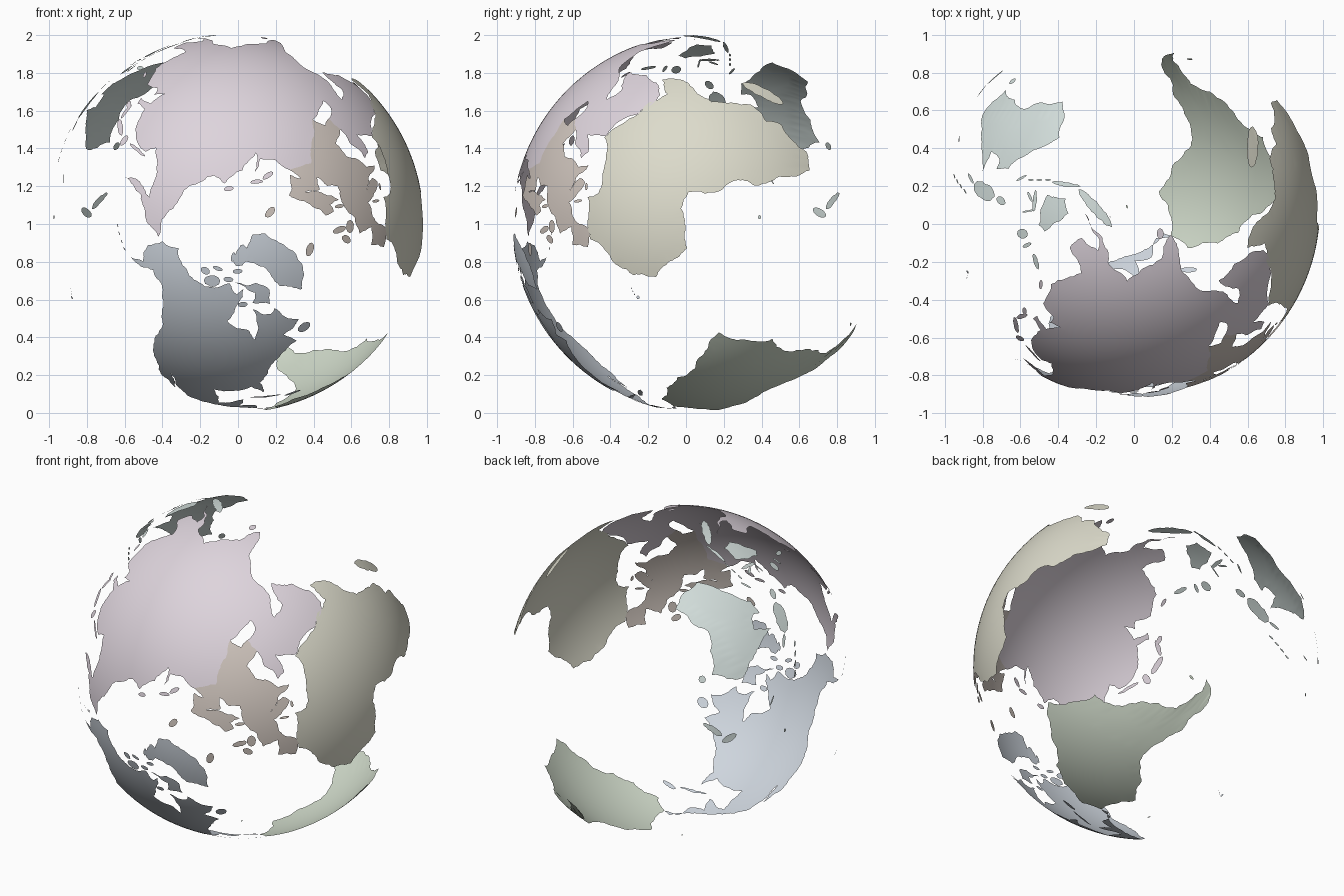
import bpy, math
from mathutils import Vector
from mathutils.geometry import delaunay_2d_cdt

R, CENTRE, STEP = 1.003, Vector((-0.02, 0.083, 1.003)), 2.5

def to_plane(lon, lat):
    r, a = 2 * math.sin(math.radians(90 - lat) / 2), math.radians(lon)
    return Vector((r * math.cos(a), r * math.sin(a)))

def to_globe(p):
    # the globe's north pole points to the front (-y)
    c, a = 2 * math.asin(min(1, p.length / 2)), math.atan2(p.y, p.x)
    return Vector((math.sin(c) * math.cos(a), -math.cos(c), math.sin(c) * math.sin(a)))

def inside(p, loop):
    hit, q = False, loop[-1]
    for s in loop:
        if (s.y > p.y) != (q.y > p.y) and p.x < (q.x - s.x) * (p.y - s.y) / (q.y - s.y) + s.x:
            hit = not hit
        q = s
    return hit

def coast(p, q):
    """Split a coast segment, nudging each midpoint a little for a natural shoreline."""
    k = max(0.1, math.cos(math.radians((p[1] + q[1]) / 2)))
    dx, dy = (q[0] - p[0]) * k, q[1] - p[1]
    if math.hypot(dx, dy) < 1.5:
        return [p]
    # the nudge depends only on the segment, so shared borders stay matched
    amp = (1 if p < q else -1) * .1 * math.sin((p[0] + q[0]) * 97 + (p[1] + q[1]) * 61)
    m = ((p[0] + q[0]) / 2 - dy * amp / k, (p[1] + q[1]) / 2 + dx * amp)
    return coast(p, m) + coast(m, q)

def patch(flat):
    """Curved surface patch inside a longitude/latitude outline."""
    pts = list(zip(flat[::2], flat[1::2]))
    loop = [to_plane(*c) for p, q in zip(pts, pts[1:] + pts[:1]) for c in coast(p, q)]
    lons, lats = flat[::2], flat[1::2]
    fill, lat = [], min(lats) + STEP / 2
    while lat < max(lats):
        lon = min(lons)
        while lon < max(lons):
            p = to_plane(lon, lat)
            if inside(p, loop):
                fill.append(p)
            lon += STEP / max(0.1, math.cos(math.radians(lat)))
        lat += STEP
    n = len(loop)
    out = delaunay_2d_cdt(loop + fill, [(i, (i + 1) % n) for i in range(n)], [], 0, 1e-6)
    verts, faces = [to_globe(p) for p in out[0]], []
    for f in out[2]:
        if inside(sum((out[0][i] for i in f), Vector((0, 0))) / len(f), loop):
            a, b, c = (verts[i] for i in f[:3])
            faces.append(list(f) if (b - a).cross(c - a).dot(a) > 0 else list(f)[::-1])
    return [CENTRE + v * R for v in verts], faces

def land(name, mat, *outlines):
    verts, faces = [], []
    for o in outlines:
        v, f = patch(o)
        faces += [[i + len(verts) for i in t] for t in f]
        verts += v
    me = bpy.data.meshes.new(name)
    me.from_pydata(verts, [], faces)
    me.shade_smooth()
    me.materials.append(mat)
    bpy.context.collection.objects.link(bpy.data.objects.new(name, me))

def islet(lon, lat, length, width, turn=0):
    """Oval island; sizes in degrees of arc, turn counter-clockwise from east."""
    flat, k, t = [], math.cos(math.radians(lat)), math.radians(turn)
    for i in range(10):
        a = i * math.tau / 10
        x, y = length / 2 * math.cos(a), width / 2 * math.sin(a)
        flat += [lon + (x * math.cos(t) - y * math.sin(t)) / k, lat + x * math.sin(t) + y * math.cos(t)]
    return flat

def colour(name, r, g, b):
    m = bpy.data.materials.new(name)
    m.diffuse_color = (r, g, b, 1)
    return m

PINK, SAND = colour("pink", .73, .66, .72), colour("sand", .72, .71, .60)
TAUPE, BLUE = colour("taupe", .64, .57, .52), colour("blue", .62, .67, .73)
GREEN, MINT = colour("green", .62, .69, .58), colour("mint", .65, .73, .71)

# Africa
land("africa", SAND, [-6, 36, 10, 37, 11, 33, 20, 31, 32, 31, 37, 21, 44, 10.5, 51, 12, 48, 4, 40, -3, 40.5, -15,
    35, -20, 35, -25, 27, -33.6, 20, -34.8, 18, -32, 12, -17, 13.5, -11, 9, -1, 9.5, 4, 4.5, 6.3, -7.5, 4.4,
    -17, 14, -17, 21, -10, 30])
land("madagascar", SAND, islet(46.8, -19, 14, 4.5, 70))

# Asia and Europe share one land border
border = [53, 46.5, 38, 59, 44, 66]
north_coast = [68, 68.5, 68, 73, 73, 67, 81, 73.5, 104, 77.5, 113, 74, 140, 72, 190, 66]
east_coast = [179, 62.5, 163, 59, 157, 51, 156, 57, 163, 62, 142, 59, 136, 55, 141, 53, 140, 48, 128, 40, 129, 35.5,
    126.5, 34.5, 125, 39.5, 118, 39, 122, 37, 119.5, 35, 122, 30, 117, 23.5, 106, 20, 109, 12, 105, 9, 100, 13, 99.5, 9.5, 104, 1.4]
south_coast = [98.5, 9, 97, 16.5, 91, 22.5, 80.2, 15.5, 77.5, 8, 72.5, 20, 67, 25, 57, 26, 49, 30, 51, 25, 59.7, 22.4,
    55, 17, 44, 12.7, 35, 28, 32.5, 30, 36, 36.8, 28, 36.8, 26.5, 39.5, 35, 42, 41.5, 41.5, 48, 42, 50, 37.5, 54, 37]
land("asia", PINK, border + north_coast + east_coast + south_coast)
land("europe", TAUPE, border + [34, 65, 41, 67, 27, 71, 12, 65, 5, 61, 7, 58, 11, 59, 13, 55.5, 18, 60, 24, 65.8, 21.5, 61,
    29, 60, 22, 58, 20, 54.5, 8.5, 54, -4.7, 48.4, -1.5, 43.5, -9, 43, -9, 37, -2, 36.8, 3, 43, 9, 44.4, 16, 38,
    18.3, 40, 13, 45, 22.5, 36.6, 23, 40.5, 28.5, 43.5, 31, 46.4, 38, 47, 41.5, 41.5, 48, 42, 47, 45])
land("european_islands", TAUPE, islet(-1.5, 52.3, 4, 3), islet(-3.5, 56.2, 5, 2, 110), islet(-8, 53.3, 3.5, 2.3, 70),
    islet(-19, 65, 4.3, 2.5), islet(17, 78.6, 4, 2.2, 120), islet(9.3, 55.8, 3.4, 1.2, 90), islet(9, 40.8, 3.4, .9, 90), islet(14.2, 37.5, 2.3, 1))
land("asian_islands", PINK, islet(134, 34.7, 5.5, 1.5, 15), islet(139.9, 38, 7, 1.9, 62), islet(143, 43.3, 3.6, 2.4),
    islet(142.8, 50, 8, 1, 88), islet(131.5, 32.8, 3, 1.6, 60), islet(80.8, 7.7, 3.3, 2.1, 95), islet(121, 23.7, 3.3, 1.2, 70),
    islet(55, 72, 4, 1.6, 70), islet(62, 75.5, 4, 1.3, 35), islet(99, 79.3, 3, 1.5))

# North America
arctic_coast = [-166, 67, -156, 71.3, -115, 68.5, -94.5, 71.5, -88, 68, -82, 69.5, -87, 65, -94, 59, -82, 55, -80, 51.5, -77, 57,
    -78, 62.4, -68, 59, -64.5, 60.3]
atlantic_coast = [-56, 52.5, -66, 50, -62, 45.5, -70, 43, -81, 31.5, -80.3, 25.3, -84, 30, -97, 28, -95, 18.5, -87, 21.5,
    -88.5, 16, -83.4, 15, -82, 9, -77.4, 8.3]
pacific_coast = [-80, 7.5, -94.5, 16, -105.5, 20, -113, 31, -109.5, 23, -121, 35, -124.5, 45, -130.5, 55, -140, 60, -150, 60.5,
    -162, 55, -157.5, 58.5, -166, 62]
land("north_america", BLUE, arctic_coast + atlantic_coast + pacific_coast)
land("greenland", BLUE, [-73, 78, -60, 82, -32, 83.5, -18, 80, -25, 70, -44, 60, -54, 66, -56, 74])
land("canadian_islands", BLUE, [-62, 66.5, -66, 62.3, -77, 64.5, -73, 67.5, -89, 72, -70, 70.5],
    islet(-111, 71, 5, 3.6, 20), islet(-121.5, 73, 3, 2.2), islet(-77, 80, 7, 4, 60), islet(-92, 79.8, 3, 1.2, 80),
    islet(-86, 75.3, 3, 1.5), islet(-110, 75.3, 3.2, 1.3), islet(-96, 72.7, 3, 1.7), islet(-84, 64.5, 3, 1.8), islet(-56, 48.7, 4.3, 3.2))
land("caribbean_islands", BLUE, islet(-79.5, 21.7, 10, 1, -14), islet(-71, 18.9, 5.5, 1.7))
land("mid_ocean_islands", BLUE, islet(-155.5, 19.6, 1.2, 1), *[islet(-156.4 - i, 20.8 + i / 2, .5, .3) for i in range(3)])
land("island_arc", BLUE, *[islet(-167 - 4 * i, 53.5 - i / 2, 1.2, .3, 20) for i in range(4)])

# South America
land("south_america", GREEN, [-77.4, 8.3, -72, 12, -62, 10.7, -50, 2, -35.3, -5.2, -39, -13, -41, -22, -48.5, -26, -53, -34,
    -58, -38, -65, -41, -67, -46, -69, -51, -66, -55, -73, -53, -75.5, -48, -73.5, -38, -70.3, -19, -76, -14, -81.3, -5, -77.3, 4])
land("south_american_islands", GREEN, islet(-91, -.5, 1.1, .5, 70), islet(-59.5, -51.8, 2, .8))

# Australia and the islands around it
land("australia", MINT, [113.7, -22, 115.5, -34.2, 131, -31.5, 138, -35, 147, -38.5, 153.3, -29, 146, -19, 142.5, -11, 140, -17.4,
    135.5, -15, 136, -12, 131, -12, 122, -18], islet(146.7, -42, 2.6, 2.4))
land("new_zealand", MINT, islet(175.8, -38.5, 5.5, 2.5, 110), islet(170.3, -43.8, 8, 2, 45))
land("new_guinea", MINT, islet(133, -2.3, 4, 2.4, -25), islet(141, -5.3, 11, 5.2, -20), islet(148.3, -9, 5, 1.2, -38))
land("borneo", MINT, [109, 1.5, 117, 7, 119, 5, 116, -4, 110, -3])
land("sumatra_and_java", MINT, islet(100.7, 0, 15.4, 3, -48), islet(110, -7.3, 9.5, 1.3, -8), islet(96, 2.6, .8, .2, -40))
land("sulawesi", MINT, islet(120.3, -2.3, 6.5, 1.4, 85), islet(122.3, .8, 5, .6, 8), islet(122, -3.5, 3.5, 1, -60))
land("small_sunda_islands", MINT, *[islet(116 + 3 * i, -8.6, 2, .6) for i in range(3)], islet(125.5, -9.2, 4, .8, 25))
land("philippines", MINT, islet(121.2, 16.3, 5, 1.7, 100), islet(125, 7.7, 4, 3), islet(123.7, 11.2, 3.5, 1.2, 20))
land("pacific_islands", MINT, *[islet(151 + 3 * i, -5.2 - 1.5 * i, 2.4, .6, -35) for i in range(4)],
    islet(165.5, -21.3, 3.8, .5, -38), islet(178, -17.8, 1.3, .9))
